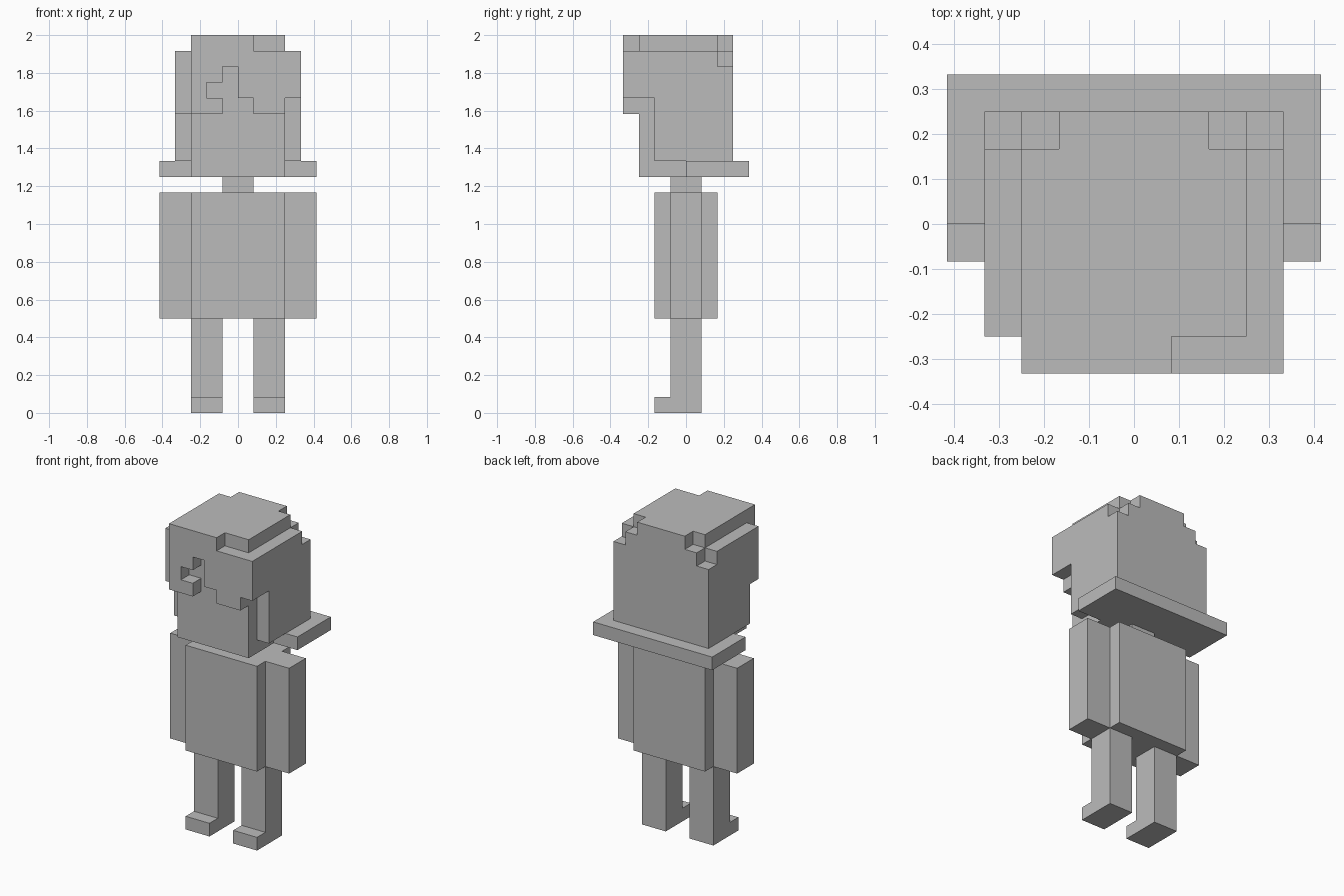
import bpy
import bmesh
from mathutils import Vector

U = 1 / 12  # one block
AXES = {"x": (1, 2, 0), "y": (0, 2, 1), "z": (0, 1, 2)}  # profile axes, then depth axis

default = bpy.data.objects.get("Cube")
if default:
    bpy.data.objects.remove(default, do_unlink=True)

grey = bpy.data.materials.new("plain grey")
grey.use_nodes = True
colour = (0.5, 0.5, 0.5, 1)
grey.diffuse_color = colour
grey.node_tree.nodes["Principled BSDF"].inputs["Base Color"].default_value = colour


def prism(name, axis, profile, low, high):
    """Extrude a flat outline, given in blocks, along one axis."""
    a, b, depth = AXES[axis]
    bm = bmesh.new()
    verts = []
    for p, q in profile:
        co = Vector()
        co[a], co[b], co[depth] = p * U, q * U, low * U
        verts.append(bm.verts.new(co))
    face = bm.faces.new(verts)
    moved = bmesh.ops.extrude_face_region(bm, geom=[face])["geom"]
    shift = Vector()
    shift[depth] = (high - low) * U
    bmesh.ops.translate(bm, vec=shift, verts=[v for v in moved if isinstance(v, bmesh.types.BMVert)])
    bmesh.ops.recalc_face_normals(bm, faces=bm.faces)
    mesh = bpy.data.meshes.new(name)
    bm.to_mesh(mesh)
    bm.free()
    mesh.materials.append(grey)
    obj = bpy.data.objects.new(name, mesh)
    bpy.context.collection.objects.link(obj)
    return obj


def box(name, x, y, z):
    corners = [(x[0], y[0]), (x[1], y[0]), (x[1], y[1]), (x[0], y[1])]
    return prism(name, "z", corners, *z)


# Body
box("torso", (-3, 3), (-2, 2), (6, 14))
box("neck", (-1, 1), (-1, 1), (14, 15))
box("head", (-3, 3), (-3, 3), (15, 23))

# Arms, and legs with a toe block at the front
leg = [(-2, 0), (1, 0), (1, 6), (-1, 6), (-1, 1), (-2, 1)]
for side, s in (("left", 1), ("right", -1)):
    box(side + "_arm", sorted((3 * s, 5 * s)), (-1, 1), (6, 14))
    prism(side + "_leg", "x", leg, *sorted((s, 3 * s)))

# Hair at the sides: a lock with a stepped back corner
for side, s, hem in (("left", 1, 20), ("right", -1, 19)):
    lock = [(-3, hem), (-2, hem), (-2, 16), (3, 16), (3, 22), (2, 22), (2, 23), (-3, 23)]
    prism(side + "_hair", "x", lock, *sorted((3 * s, 4 * s)))

# Ragged fringe over the face
fringe = [(-3, 19), (-1, 19), (-1, 20), (-2, 20), (-2, 21), (-1, 21), (-1, 22), (0, 22),
          (0, 20), (1, 20), (1, 19), (3, 19), (3, 20), (4, 20), (4, 23), (-3, 23)]
prism("fringe", "y", fringe, -4, -3)

# Top layer of hair with notched corners
crown = [(-3, -4), (1, -4), (1, -3), (3, -3), (3, 2), (2, 2), (2, 3), (-2, 3), (-2, 2), (-3, 2)]
prism("hair_crown", "z", crown, 23, 24)

# Flared hem of the hair wrapping the back of the head
hem = [(-5, 0), (-3, 0), (-3, 3), (3, 3), (3, 0), (5, 0), (5, 4), (-5, 4)]
prism("hair_hem", "z", hem, 15, 16)
